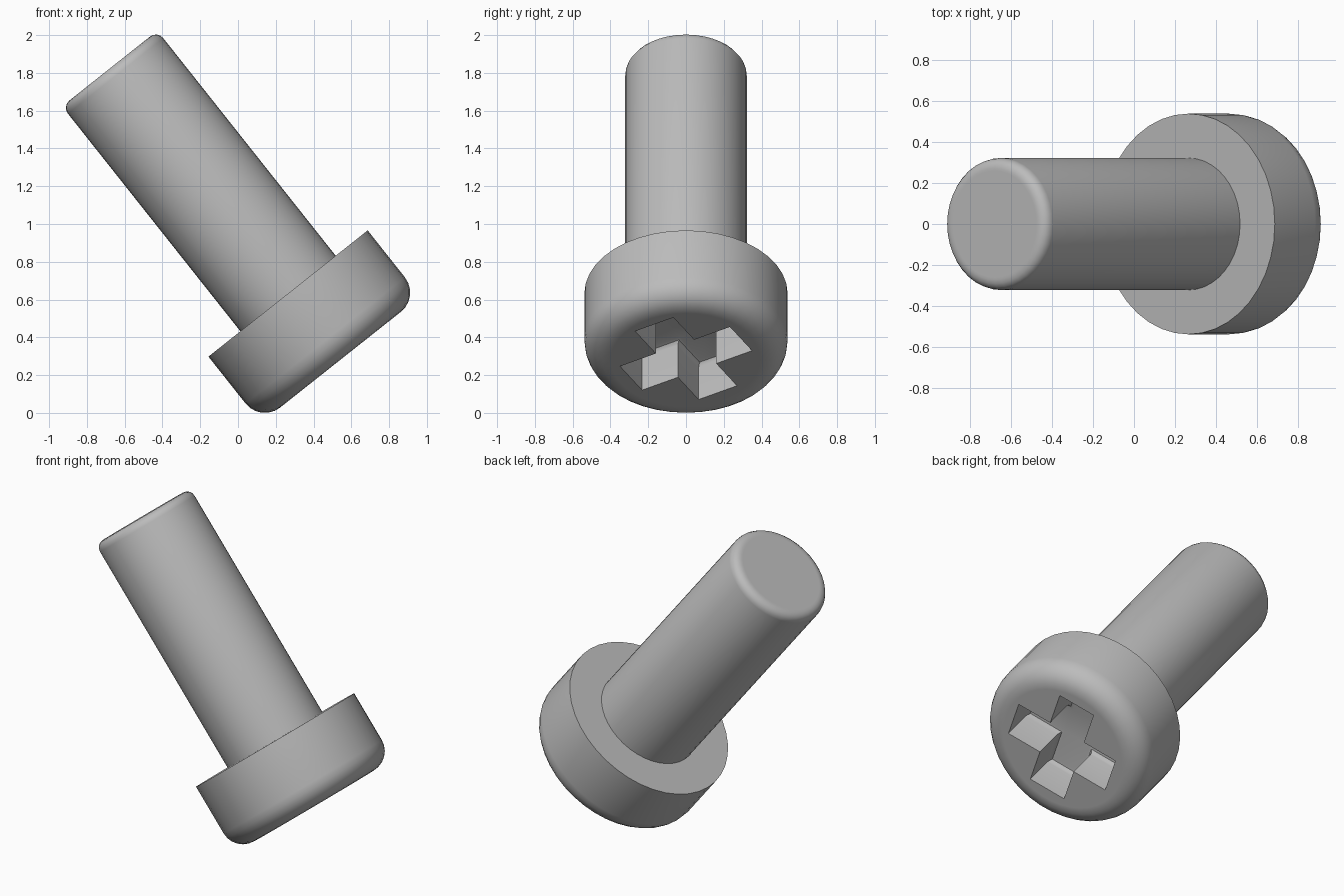
import bpy
import bmesh
from math import radians, sin, cos, pi
from mathutils import Matrix, Vector

if "Cube" in bpy.data.objects:
    bpy.data.objects.remove(bpy.data.objects["Cube"], do_unlink=True)

# Main dimensions, measured along the screw axis from the underside of the head
HEAD_R, HEAD_H, HEAD_ROUND = 0.538, 0.447, 0.13
SHANK_R, SHANK_L, SHANK_ROUND = 0.322, 1.52, 0.05
SLOT_W, SLOT_REACH, SLOT_DEPTH = 0.117, 0.336, 0.24
SIDES = 40
PLACE = Matrix.Translation((0.265, 0, 0.632)) @ Matrix.Rotation(radians(-38.4), 4, "Y")

steel = bpy.data.materials.new("grey_steel")
steel.use_nodes = True
steel.diffuse_color = (0.5, 0.5, 0.5, 1)
steel.node_tree.nodes["Principled BSDF"].inputs["Base Color"].default_value = (0.5, 0.5, 0.5, 1)


def make_object(name, bm):
    bmesh.ops.recalc_face_normals(bm, faces=bm.faces)
    mesh = bpy.data.meshes.new(name)
    bm.to_mesh(mesh)
    bm.free()
    mesh.materials.append(steel)
    obj = bpy.data.objects.new(name, mesh)
    bpy.context.collection.objects.link(obj)
    obj.matrix_world = PLACE
    return obj


def activate(obj):
    bpy.ops.object.select_all(action="DESELECT")
    obj.select_set(True)
    bpy.context.view_layer.objects.active = obj


def rounded_cylinder(name, radius, end, fillet, steps):
    """Lathe a cylinder from z = 0 to z = end, with a rounded rim at the end."""
    way = 1 if end > 0 else -1
    profile = [(0, 0), (radius, 0)]
    for i in range(steps + 1):
        a = pi / 2 * i / steps
        profile.append((radius - fillet + fillet * cos(a), end - way * fillet * (1 - sin(a))))
    # a narrow flat ring keeps the end face crisp
    profile += [(radius - fillet - 0.012, end), (0, end)]
    bm = bmesh.new()
    verts = [bm.verts.new((r, 0, z)) for r, z in profile]
    edges = [bm.edges.new(pair) for pair in zip(verts, verts[1:])]
    bmesh.ops.spin(bm, geom=verts + edges, cent=(0, 0, 0), axis=(0, 0, 1),
                   angle=2 * pi, steps=SIDES, use_duplicate=False)
    bmesh.ops.remove_doubles(bm, verts=bm.verts, dist=0.0005)
    return make_object(name, bm)


def cross_cutter():
    """Cross-shaped prism with softened edges around the recess floor."""
    bm = bmesh.new()
    turn = Matrix.Rotation(radians(-30), 4, "Z")
    shift = Vector((0.01, 0, 0))
    arm = [(SLOT_REACH, -SLOT_W), (SLOT_REACH, SLOT_W), (SLOT_W, SLOT_W)]
    verts = []
    for k in range(4):
        spin = turn @ Matrix.Rotation(k * pi / 2, 4, "Z")
        verts += [bm.verts.new(spin @ Vector((x, y, -HEAD_H - 0.1)) + shift) for x, y in arm]
    face = bm.faces.new(verts)
    extruded = bmesh.ops.extrude_face_region(bm, geom=[face])["geom"]
    top = [g for g in extruded if isinstance(g, bmesh.types.BMVert)]
    bmesh.ops.translate(bm, verts=top, vec=(0, 0, SLOT_DEPTH + 0.1))
    floor_edges = [e for e in bm.edges if all(v in top for v in e.verts)]
    bmesh.ops.bevel(bm, geom=floor_edges, offset=0.03, segments=3, profile=0.5, affect="EDGES")
    return make_object("recess_cutter", bm)


# Head with a cross recess in its outer face
head = rounded_cylinder("screw_head", HEAD_R, -HEAD_H, HEAD_ROUND, 6)
cutter = cross_cutter()
cutter.hide_render = True
cut = head.modifiers.new("cross_recess", "BOOLEAN")
cut.operation = "DIFFERENCE"
cut.solver = "EXACT"
cut.object = cutter
activate(head)
bpy.ops.object.modifier_apply(modifier=cut.name)
bpy.data.objects.remove(cutter, do_unlink=True)

# Plain shank with a small rounded tip
shank = rounded_cylinder("screw_shank", SHANK_R, SHANK_L, SHANK_ROUND, 4)

for part in (head, shank):
    activate(part)
    bpy.ops.object.shade_smooth_by_angle(angle=radians(30))
